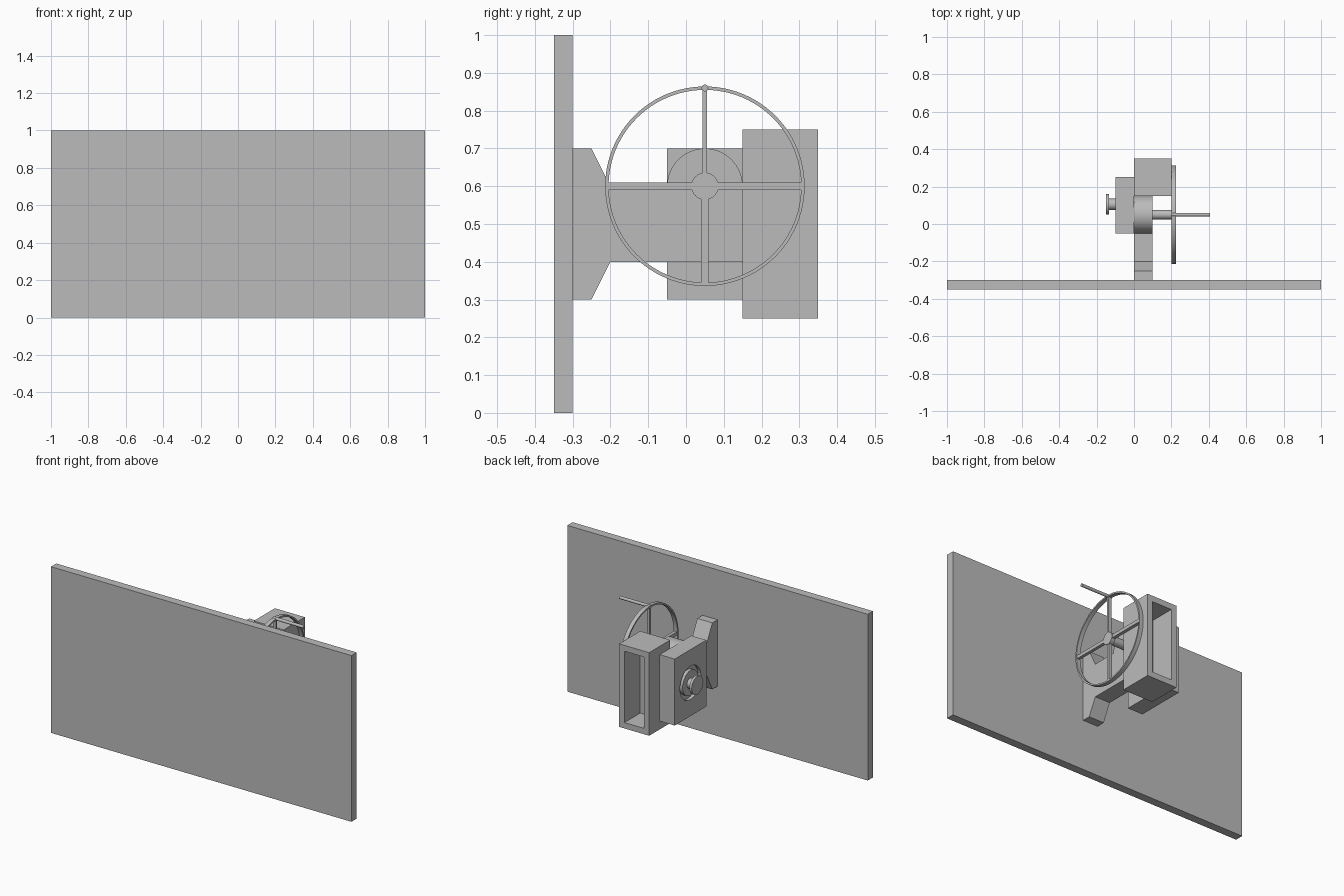
import bpy, bmesh, math
from mathutils import Vector, Matrix

old = bpy.data.objects.get("Cube")
if old:
    bpy.data.objects.remove(old)

grey = bpy.data.materials.new("plain grey")
grey.use_nodes = True
grey.diffuse_color = (0.5, 0.5, 0.5, 1)
grey.node_tree.nodes["Principled BSDF"].inputs["Base Color"].default_value = (0.5, 0.5, 0.5, 1)


def finish(bm, name, smooth=False):
    bmesh.ops.remove_doubles(bm, verts=bm.verts, dist=1e-5)
    bmesh.ops.recalc_face_normals(bm, faces=bm.faces)
    mesh = bpy.data.meshes.new(name)
    bm.to_mesh(mesh)
    bm.free()
    mesh.materials.append(grey)
    obj = bpy.data.objects.new(name, mesh)
    bpy.context.collection.objects.link(obj)
    if smooth:
        bpy.ops.object.select_all(action='DESELECT')
        obj.select_set(True)
        bpy.context.view_layer.objects.active = obj
        bpy.ops.object.shade_smooth_by_angle(angle=math.radians(30))
    return obj


def box_mesh(low, high):
    low, high = Vector(low), Vector(high)
    bm = bmesh.new()
    place = Matrix.Translation((low + high) / 2) @ Matrix.Diagonal((*(high - low), 1))
    bmesh.ops.create_cube(bm, size=1, matrix=place)
    return bm


def box(name, low, high):
    return finish(box_mesh(low, high), name)


def lathe(name, profile, y, z, steps=64):
    """Spin a closed outline of (x, radius) points around an axis along x."""
    bm = bmesh.new()
    verts = [bm.verts.new((x, y, z + r)) for x, r in profile]
    edges = [bm.edges.new((a, b)) for a, b in zip(verts, verts[1:] + verts[:1])
             if a.co.z > z + 1e-6 or b.co.z > z + 1e-6]
    bmesh.ops.spin(bm, geom=verts + edges, cent=(0, y, z), axis=(1, 0, 0),
                   angle=math.tau, steps=steps, use_merge=False)
    return finish(bm, name, True)


def rod(name, x0, x1, radius, y, z, steps=32):
    return lathe(name, [(x0, 0), (x0, radius), (x1, radius), (x1, 0)], y, z, steps)


# Large upright panel
box("panel", (-1, -0.35, 0), (1, -0.3, 1))

# Flared arm with a rounded bearing on top, one extruded side outline
AXLE_Y, AXLE_Z = 0.05, 0.6
outline = [(-0.3, 0.7), (-0.3, 0.3), (-0.25, 0.3), (-0.2, 0.4), (0.15, 0.4)]
outline += [(AXLE_Y + 0.1 * math.cos(a), AXLE_Z + 0.1 * math.sin(a))
            for a in (math.pi * i / 32 for i in range(33))]
outline += [(-0.2, 0.6), (-0.25, 0.7)]
bm = bmesh.new()
face = bm.faces.new([bm.verts.new((0, y, z)) for y, z in outline])
new = bmesh.ops.extrude_face_region(bm, geom=[face])["geom"]
bmesh.ops.translate(bm, vec=(0.1, 0, 0), verts=[v for v in new if isinstance(v, bmesh.types.BMVert)])
finish(bm, "support_arm", True)

# Open housing: inset the rear face and sink it
bm = box_mesh((0, 0.15, 0.25), (0.2, 0.35, 0.75))
rear = max(bm.faces, key=lambda f: f.calc_center_median().y)
bmesh.ops.inset_region(bm, faces=[rear], thickness=0.05)
sunk = bmesh.ops.extrude_discrete_faces(bm, faces=[rear])["faces"]
bmesh.ops.translate(bm, vec=(0, -0.15, 0), verts=sunk[0].verts)
finish(bm, "open_housing")

# Side block with a round groove around the knob
block = box("side_block", (-0.1, -0.05, 0.3), (0, 0.25, 0.7))
cutter = lathe("groove_cutter", [(-0.12, 0.075), (-0.12, 0.1), (-0.08, 0.1), (-0.08, 0.075)], 0.1, 0.5)
cutter.hide_render = True
cut = block.modifiers.new("groove", 'BOOLEAN')
cut.operation = 'DIFFERENCE'
cut.solver = 'EXACT'
cut.object = cutter
bpy.context.view_layer.objects.active = block
bpy.ops.object.modifier_apply(modifier=cut.name)
bpy.data.objects.remove(cutter)

# Knob on a short stem
lathe("knob", [(-0.1, 0), (-0.1, 0.03), (-0.135, 0.03), (-0.135, 0.055), (-0.15, 0.055), (-0.15, 0)], 0.105, 0.5)

# Hand wheel: axle, hub, rim, spokes and crank handle
rod("wheel_axle", 0.1, 0.2, 0.025, AXLE_Y, AXLE_Z)
rod("wheel_hub", 0.2, 0.225, 0.036, AXLE_Y, AXLE_Z)
lathe("wheel_rim", [(0.2, 0.255), (0.2, 0.264), (0.225, 0.264), (0.225, 0.255)], AXLE_Y, AXLE_Z, 96)
for name, turn, half in (("upper", 0, 0.006), ("front", 1, 0.01), ("lower", 2, 0.01), ("rear", 3, 0.01)):
    bm = box_mesh((0.203, -half, 0.03), (0.222, half, 0.257))
    place = Matrix.Translation((0, AXLE_Y, AXLE_Z)) @ Matrix.Rotation(turn * math.pi / 2, 4, 'X')
    bmesh.ops.transform(bm, matrix=place, verts=bm.verts)
    finish(bm, name + "_spoke")
rod("crank_handle", 0.2, 0.405, 0.009, AXLE_Y, AXLE_Z + 0.26, 24)
